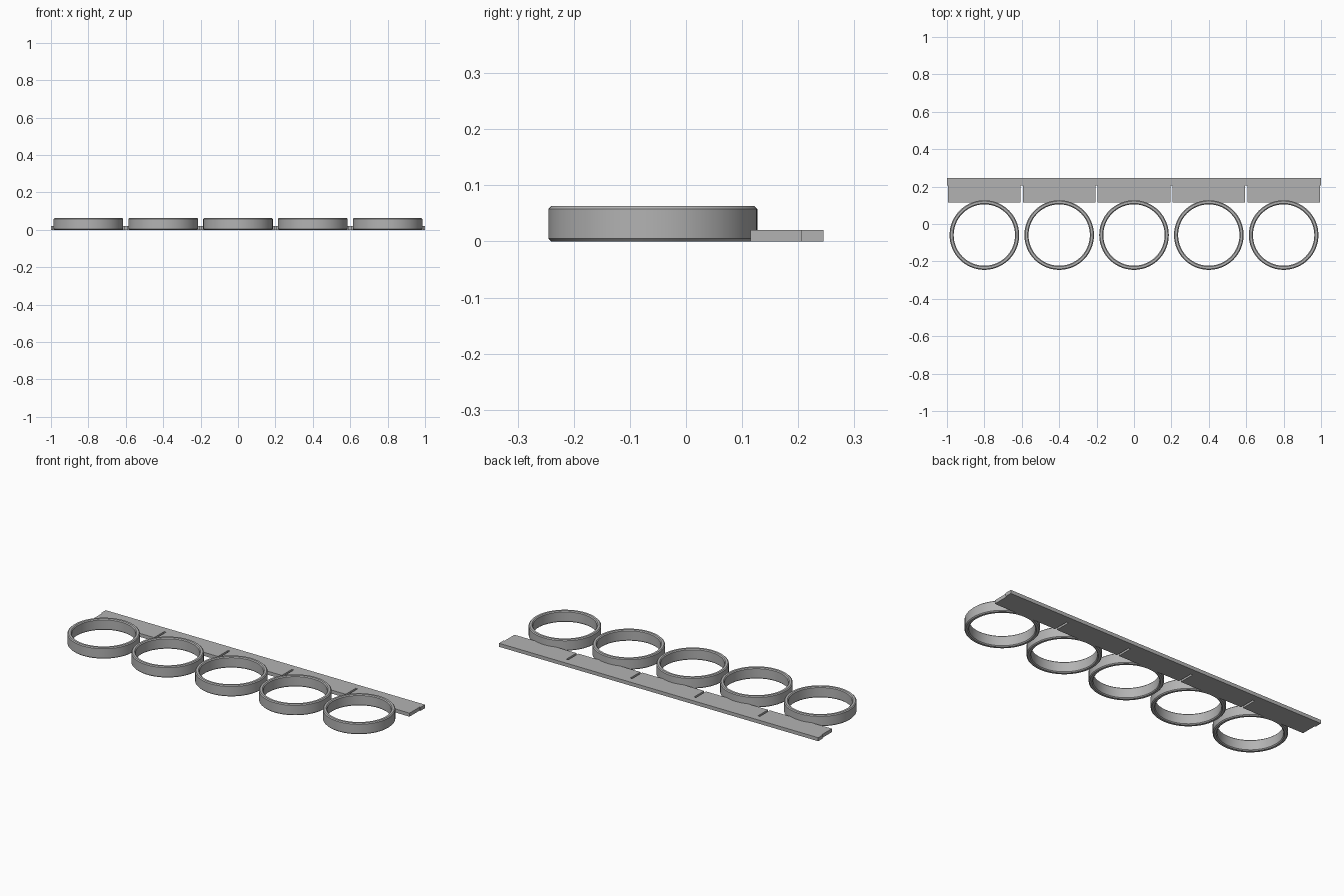
import bpy, bmesh, math

cube = bpy.data.objects.get("Cube")
if cube:
    bpy.data.objects.remove(cube)

grey = bpy.data.materials.new("plain_grey")
grey.use_nodes = True
colour = (0.45, 0.45, 0.45, 1)
grey.diffuse_color = colour
grey.node_tree.nodes["Principled BSDF"].inputs["Base Color"].default_value = colour

PITCH, COUNT = 0.4, 5
SEGMENTS = 96


def finish(bm, name):
    bmesh.ops.recalc_face_normals(bm, faces=bm.faces)
    mesh = bpy.data.meshes.new(name)
    bm.to_mesh(mesh)
    bm.free()
    mesh.materials.append(grey)
    obj = bpy.data.objects.new(name, mesh)
    bpy.context.collection.objects.link(obj)
    return obj


# Ring: chamfered wall profile (radius, height) spun around z
def ring(name, x):
    outer, inner, top, c = 0.186, 0.164, 0.063, 0.005
    profile = [(outer - c, 0), (outer, c), (outer, top - c), (outer - c, top),
               (inner + c, top), (inner, top - c), (inner, c), (inner + c, 0)]
    bm = bmesh.new()
    verts = [bm.verts.new((r, 0, z)) for r, z in profile]
    edges = [bm.edges.new((verts[i - 1], v)) for i, v in enumerate(verts)]
    bmesh.ops.spin(bm, geom=verts + edges, cent=(0, 0, 0), axis=(0, 0, 1),
                   angle=math.tau, steps=SEGMENTS, use_duplicate=False)
    bmesh.ops.remove_doubles(bm, verts=bm.verts, dist=0.0001)
    obj = finish(bm, name)
    obj.location = (x, -0.059, 0)
    bpy.ops.object.select_all(action='DESELECT')
    obj.select_set(True)
    bpy.context.view_layer.objects.active = obj
    bpy.ops.object.shade_smooth_by_angle(angle=math.radians(30))


# Label strip: comb outline with a slot between tabs and half slots at the ends
def strip():
    front, slot_end, back, thick, gap = 0.115, 0.205, 0.245, 0.02, 0.006
    outline = [(1, back), (-1, back), (-1, slot_end)]
    for i in range(COUNT):
        left = -1 + i * PITCH + gap
        right = left + PITCH - 2 * gap
        outline += [(left, slot_end), (left, front), (right, front), (right, slot_end)]
    outline.append((1, slot_end))
    bm = bmesh.new()
    face = bm.faces.new([bm.verts.new((x, y, 0)) for x, y in outline])
    extruded = bmesh.ops.extrude_face_region(bm, geom=[face], use_keep_orig=True)
    moved = [g for g in extruded["geom"] if isinstance(g, bmesh.types.BMVert)]
    bmesh.ops.translate(bm, verts=moved, vec=(0, 0, thick))
    bmesh.ops.triangulate(bm, faces=[f for f in bm.faces if len(f.verts) > 4])
    finish(bm, "label_strip")


strip()
for i in range(COUNT):
    ring(f"ring_{i + 1}", (i - (COUNT - 1) / 2) * PITCH)
